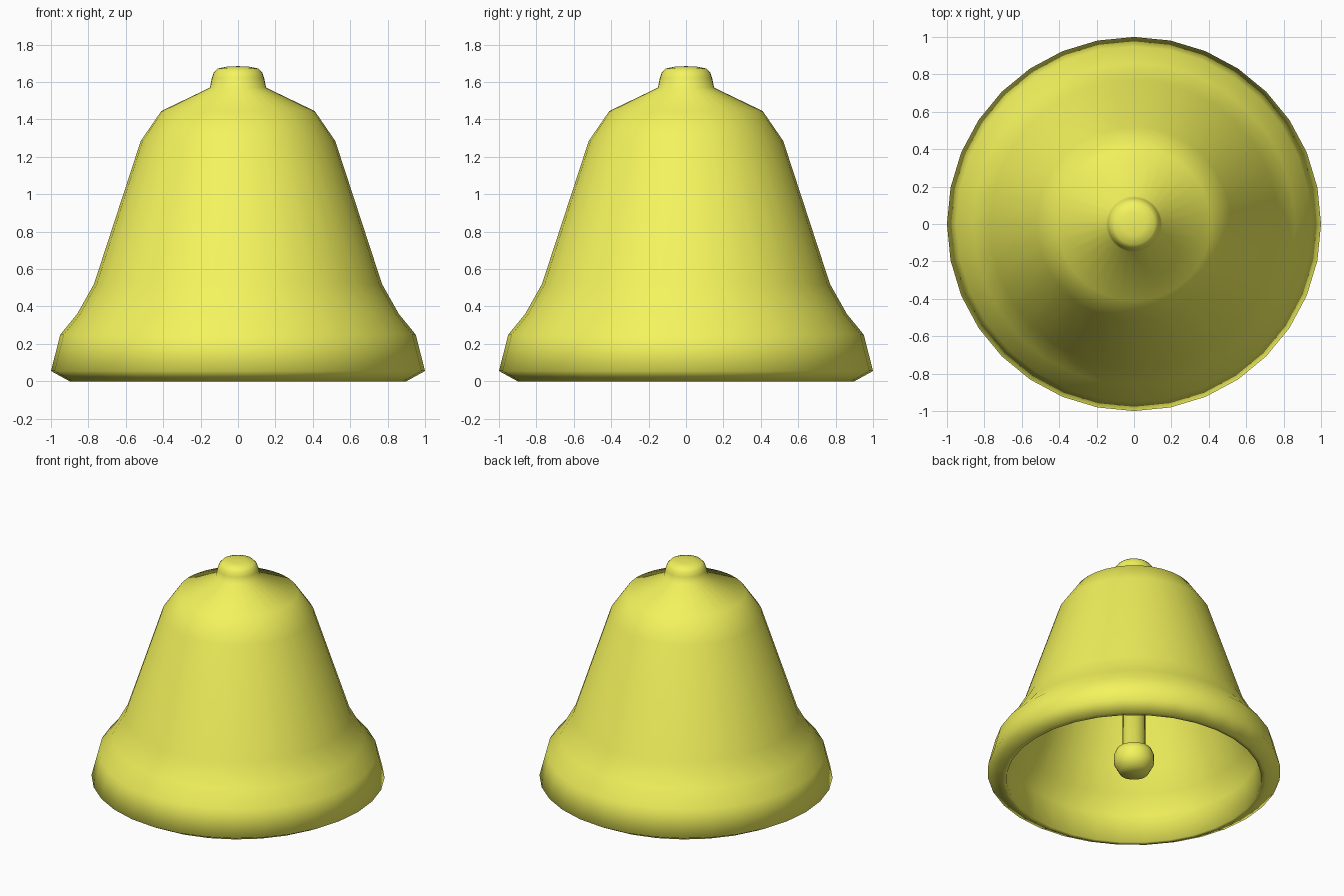
import bpy, bmesh
from math import cos, sin, tau

if "Cube" in bpy.data.objects:
    bpy.data.objects.remove(bpy.data.objects["Cube"])

SIDES = 32

gold = bpy.data.materials.new("yellow")
gold.diffuse_color = (0.90, 0.90, 0.11, 1)
gold.use_nodes = True
gold.node_tree.nodes["Principled BSDF"].inputs["Base Color"].default_value = gold.diffuse_color


def lathe(name, profile, sides=SIDES):
    """Revolve an (r, z) profile around z; r = 0 points become poles."""
    bm = bmesh.new()
    rings = []
    for r, z in profile:
        n = sides if r > 0 else 1
        rings.append([bm.verts.new((r * cos(tau * i / sides), r * sin(tau * i / sides), z))
                      for i in range(n)])
    for a, b in zip(rings, rings[1:]):
        for i in range(sides):
            j = (i + 1) % sides
            quad = [a[i % len(a)], a[j % len(a)], b[j % len(b)], b[i % len(b)]]
            bm.faces.new(list(dict.fromkeys(quad)))
    bmesh.ops.recalc_face_normals(bm, faces=bm.faces)
    for f in bm.faces:
        f.smooth = True
    mesh = bpy.data.meshes.new(name)
    bm.to_mesh(mesh)
    bm.free()
    mesh.materials.append(gold)
    obj = bpy.data.objects.new(name, mesh)
    bpy.context.collection.objects.link(obj)
    return obj


# Bell shell: knob and outer wall downwards, around the lip, inner wall up
lathe("bell_body", [
    (0, 1.685), (0.06, 1.682), (0.11, 1.672), (0.13, 1.65), (0.14, 1.62), (0.15, 1.57),
    (0.41, 1.445), (0.52, 1.285), (0.77, 0.52), (0.86, 0.36), (0.95, 0.25),
    (1.0, 0.055), (0.90, 0.0),
    (0.87, 0.0), (0.85, 0.20), (0.78, 0.33), (0.69, 0.50), (0.45, 1.25),
    (0.36, 1.38), (0.12, 1.49), (0, 1.50),
])

# Clapper: rod with a rounded, flat-bottomed ball
lathe("clapper", [
    (0, 1.52), (0.08, 1.52), (0.08, 0.24), (0.12, 0.22), (0.137, 0.18),
    (0.137, 0.12), (0.10, 0.05), (0, 0.045),
])
